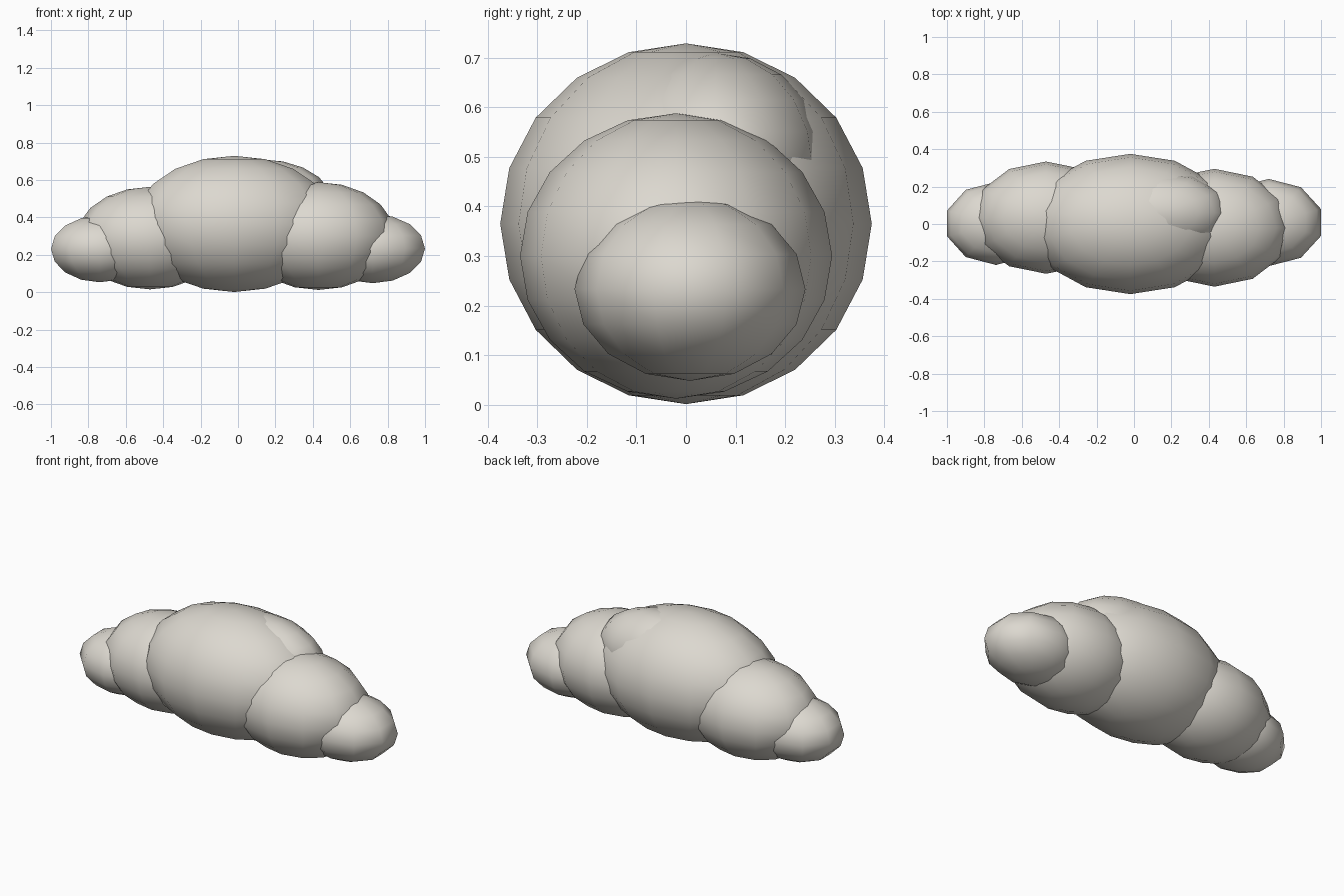
import bpy
import bmesh
from mathutils import Matrix, Vector

old = bpy.data.objects.get("Cube")
if old:
    bpy.data.objects.remove(old, do_unlink=True)

# Single warm off-white colour
white = bpy.data.materials.new("warm_white")
white.use_nodes = True
colour = (0.72, 0.69, 0.63, 1.0)
white.diffuse_color = colour
shader = white.node_tree.nodes["Principled BSDF"]
shader.inputs["Base Color"].default_value = colour
shader.inputs["Roughness"].default_value = 0.9


def puff(name, centre, radii, segments, rings):
    """Smooth low-poly ellipsoid, poles up."""
    bm = bmesh.new()
    bmesh.ops.create_uvsphere(bm, u_segments=segments, v_segments=rings, radius=1)
    bm.transform(Matrix.Diagonal(Vector(radii)).to_4x4())
    for face in bm.faces:
        face.smooth = True
    mesh = bpy.data.meshes.new(name)
    bm.to_mesh(mesh)
    bm.free()
    mesh.materials.append(white)
    obj = bpy.data.objects.new(name, mesh)
    obj.location = centre
    bpy.context.collection.objects.link(obj)
    return obj


# Large middle puff and the small bump on its upper back
puff("middle_puff", (-0.02, 0, 0.365), (0.55, 0.375, 0.364), 14, 10)
puff("upper_bump", (0.125, 0.06, 0.48), (0.38, 0.225, 0.23), 12, 10)

# Shoulder puffs on each side
puff("left_puff", (0.43, -0.02, 0.3), (0.41, 0.315, 0.288), 12, 10)
puff("right_puff", (-0.47, 0.034, 0.289), (0.395, 0.3, 0.274), 12, 10)

# Small puffs at the ends
puff("left_end_puff", (0.72, 0.008, 0.233), (0.294, 0.233, 0.185), 10, 8)
puff("right_end_puff", (-0.738, 0.003, 0.231), (0.275, 0.222, 0.178), 10, 8)
